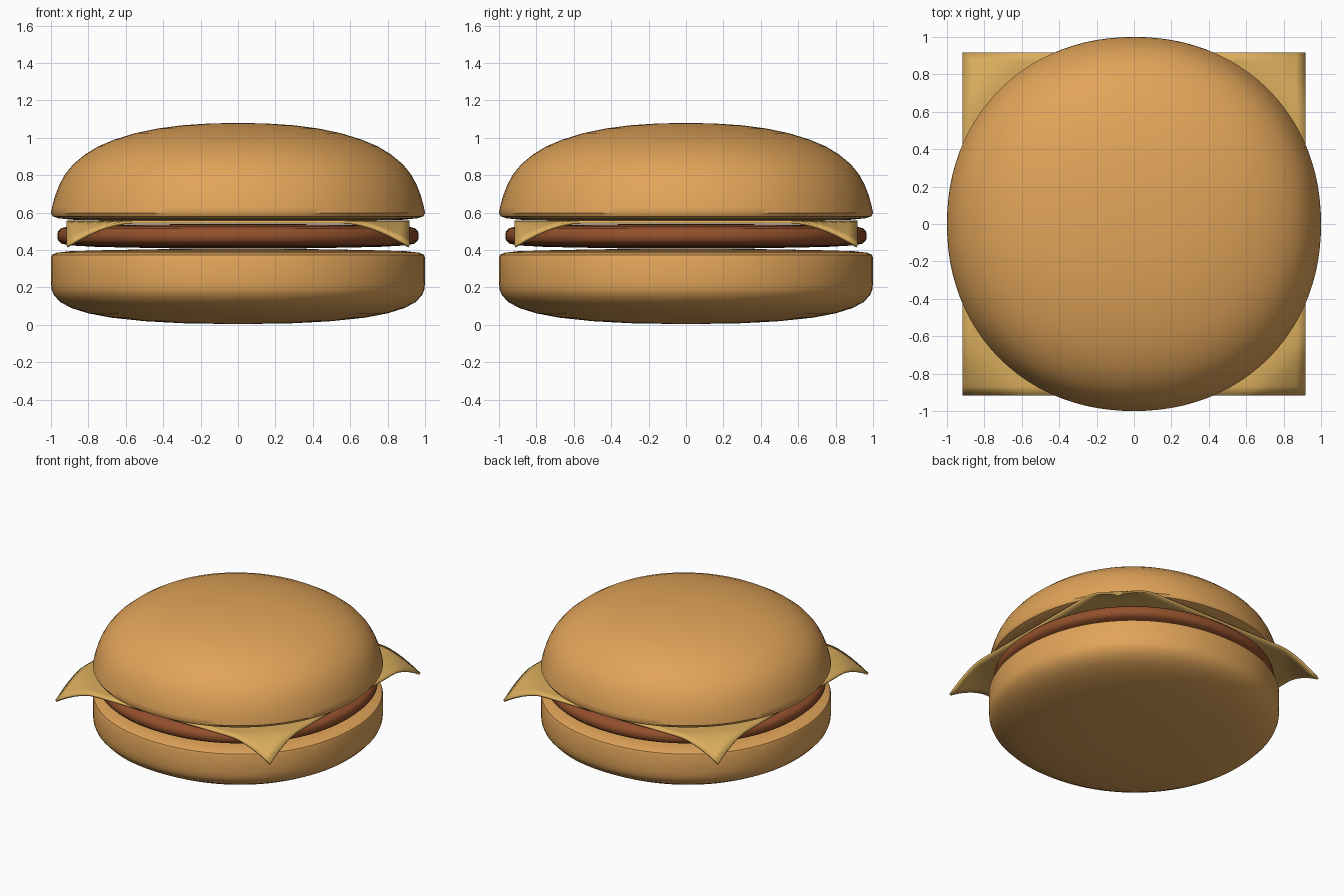
import bpy, bmesh, math

if "Cube" in bpy.data.objects:
    bpy.data.objects.remove(bpy.data.objects["Cube"])

SEGMENTS = 96


def material(name, rgb):
    m = bpy.data.materials.new(name)
    m.diffuse_color = (*rgb, 1)
    m.use_nodes = True
    m.node_tree.nodes["Principled BSDF"].inputs["Base Color"].default_value = m.diffuse_color
    return m


def finish(bm, name, mat):
    bmesh.ops.recalc_face_normals(bm, faces=bm.faces[:])
    mesh = bpy.data.meshes.new(name)
    bm.to_mesh(mesh)
    bm.free()
    mesh.materials.append(mat)
    obj = bpy.data.objects.new(name, mesh)
    bpy.context.collection.objects.link(obj)
    bpy.ops.object.select_all(action='DESELECT')
    obj.select_set(True)
    bpy.context.view_layer.objects.active = obj
    bpy.ops.object.shade_smooth_by_angle(angle=math.radians(40))
    return obj


def round_part(name, profile, mat, power=2.1):
    """Turn a (radius, z) profile, bottom to top, around a very slightly squared circle."""
    bm = bmesh.new()
    rings = []
    for r, z in profile:
        if r == 0:
            rings.append([bm.verts.new((0, 0, z))] * SEGMENTS)
            continue
        ring = []
        for i in range(SEGMENTS):
            a = 2 * math.pi * i / SEGMENTS
            c, s = math.cos(a), math.sin(a)
            k = r / (abs(c) ** power + abs(s) ** power) ** (1 / power)
            ring.append(bm.verts.new((k * c, k * s, z)))
        rings.append(ring)
    for low, high in zip(rings, rings[1:]):
        for i in range(SEGMENTS):
            j = (i + 1) % SEGMENTS
            corners = dict.fromkeys((low[i], low[j], high[j], high[i]))
            bm.faces.new(list(corners))
    return finish(bm, name, mat)


bun = material("bun crust", (0.75, 0.37, 0.10))
meat = material("grilled meat", (0.29, 0.08, 0.025))
cheese = material("cheese", (0.70, 0.42, 0.11))

# Bottom bun: rounded underside, straight wall, nearly flat top
round_part("bottom_bun", [
    (0, 0.004), (0.3, 0.009), (0.5, 0.02), (0.68, 0.039), (0.8, 0.062),
    (0.89, 0.09), (0.95, 0.122), (0.985, 0.16), (0.997, 0.19), (1.0, 0.23),
    (1.0, 0.36), (0.994, 0.375), (0.97, 0.386), (0.9, 0.394), (0.7, 0.4),
    (0.4, 0.405), (0, 0.406)], bun)

# Patty: thin disc with a rounded rim
round_part("patty", [
    (0, 0.408), (0.4, 0.41), (0.75, 0.417), (0.9, 0.425), (0.945, 0.435),
    (0.963, 0.452), (0.966, 0.475), (0.963, 0.499), (0.945, 0.517),
    (0.9, 0.528), (0.6, 0.537), (0, 0.54)], meat)

# Cheese slice: square sheet whose corners droop
bm = bmesh.new()
bmesh.ops.create_grid(bm, x_segments=36, y_segments=36, size=0.918)
for v in bm.verts:
    overhang = max(0, abs(v.co.x) + abs(v.co.y) - 1.5)
    v.co.z = 0.557 - 0.75 * overhang ** 1.6
slice_obj = finish(bm, "cheese_slice", cheese)
solid = slice_obj.modifiers.new("thickness", 'SOLIDIFY')
solid.thickness = 0.016
solid.offset = -1

# Top bun: domed crown with a small rolled lower lip
round_part("top_bun", [
    (0, 0.555), (0.6, 0.557), (0.88, 0.562), (0.96, 0.57), (0.99, 0.58),
    (1.0, 0.598), (0.994, 0.63), (0.978, 0.69), (0.955, 0.75), (0.925, 0.805),
    (0.88, 0.86), (0.82, 0.91), (0.75, 0.953), (0.66, 0.991), (0.55, 1.025),
    (0.43, 1.05), (0.3, 1.067), (0.15, 1.077), (0, 1.08)], bun)
